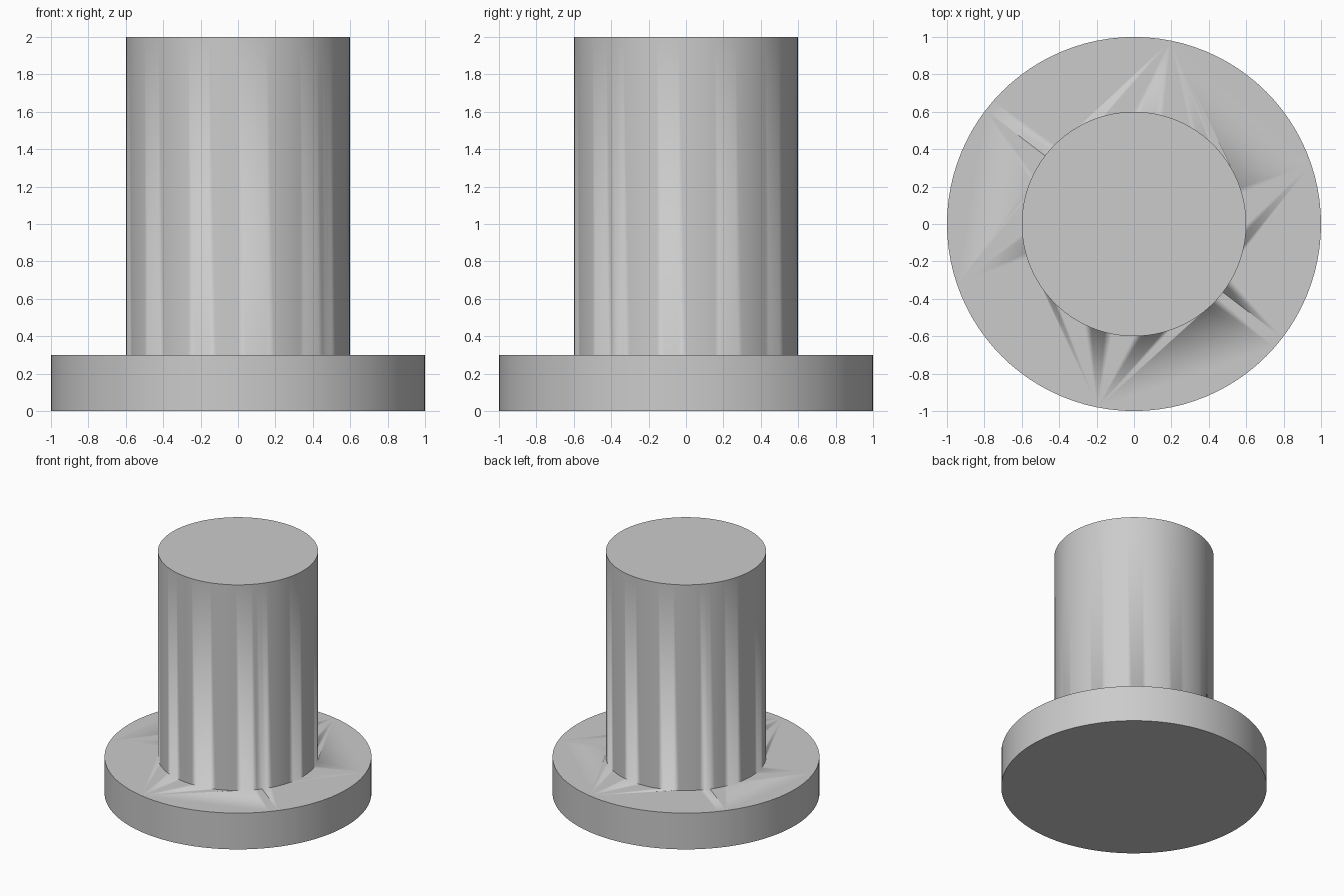
import bpy
import math

cube = bpy.data.objects.get("Cube")
if cube:
    bpy.data.objects.remove(cube, do_unlink=True)

# Plain grey material
grey = bpy.data.materials.new("plain grey")
grey.use_nodes = True
colour = (0.6, 0.6, 0.6, 1)
grey.diffuse_color = colour
for node in grey.node_tree.nodes:
    if node.type == 'BSDF_PRINCIPLED':
        node.inputs["Base Color"].default_value = colour


def disc(name, radius, bottom, top):
    """Upright cylinder between two heights, with crisp rims."""
    bpy.ops.mesh.primitive_cylinder_add(
        vertices=96, radius=radius, depth=top - bottom,
        location=(0, 0, (bottom + top) / 2))
    part = bpy.context.object
    part.name = name
    part.data.materials.append(grey)
    bpy.ops.object.shade_smooth_by_angle(angle=math.radians(30))
    return part


# Wide base flange and the shaft standing on it
flange = disc("base_flange", 1.0, 0.0, 0.3)
shaft = disc("shaft", 0.6, 0.3, 2.0)

# Fuse the shaft to the flange so no hidden faces remain
union = flange.modifiers.new("join_shaft", 'BOOLEAN')
union.operation = 'UNION'
union.solver = 'EXACT'
union.object = shaft
bpy.context.view_layer.objects.active = flange
bpy.ops.object.modifier_apply(modifier=union.name)
bpy.data.objects.remove(shaft, do_unlink=True)
flange.name = "flanged_shaft"
